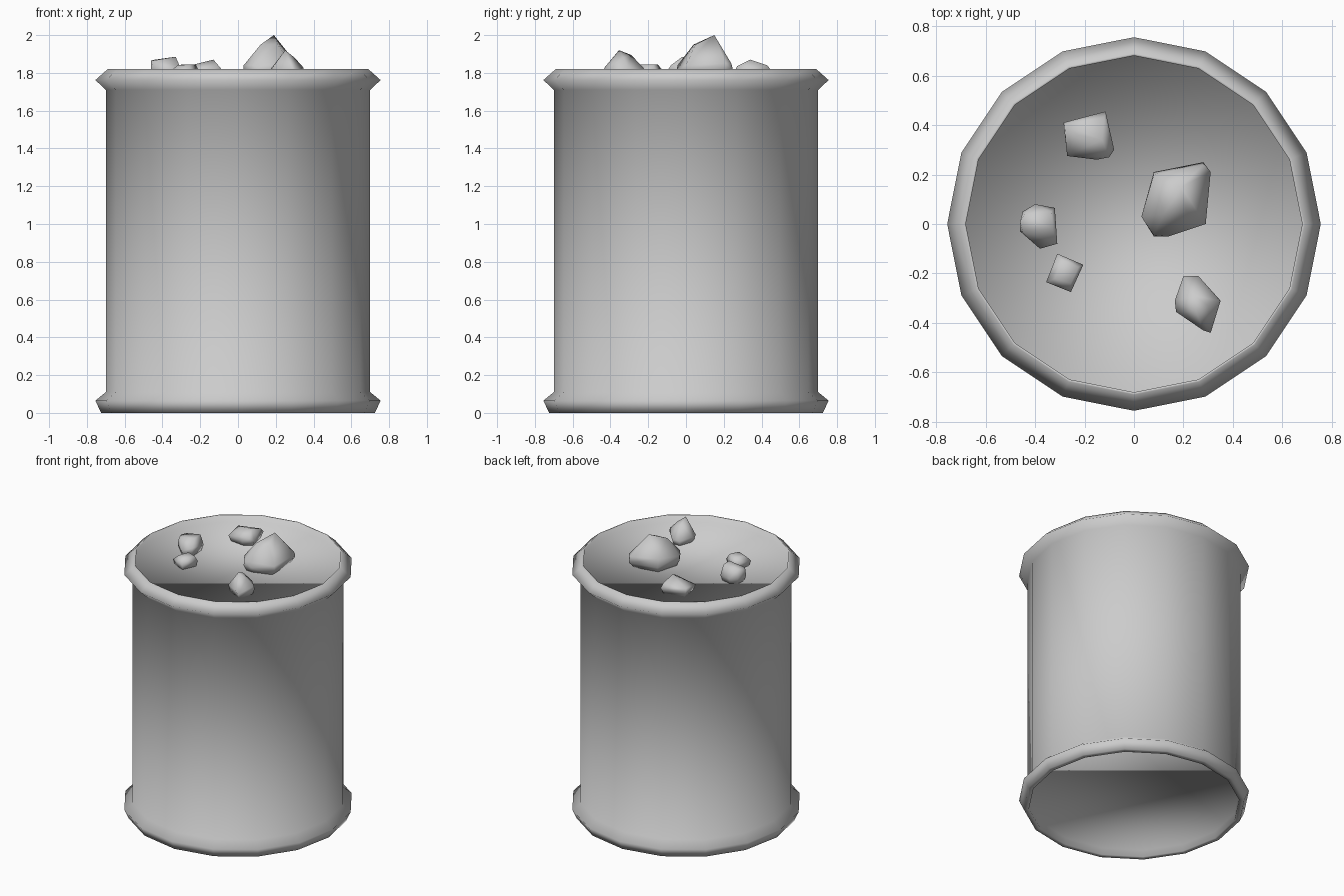
import bpy, bmesh
from math import cos, sin, tau

SIDES = 16
TOP = 1.82
FILL = 1.77


def finish(bm, name):
    bmesh.ops.recalc_face_normals(bm, faces=bm.faces)
    for f in bm.faces:
        f.smooth = True
    me = bpy.data.meshes.new(name)
    bm.to_mesh(me)
    bm.free()
    ob = bpy.data.objects.new(name, me)
    bpy.context.collection.objects.link(ob)
    return ob


def lathe(name, profile):
    """Revolve (radius, z) points and close both ends with flat caps."""
    bm = bmesh.new()
    rings = [[bm.verts.new((r * cos(tau * i / SIDES), r * sin(tau * i / SIDES), z))
              for i in range(SIDES)] for r, z in profile]
    for a, b in zip(rings, rings[1:]):
        for i in range(SIDES):
            j = (i + 1) % SIDES
            bm.faces.new((a[i], a[j], b[j], b[i]))
    bm.faces.new(rings[0][::-1])
    bm.faces.new(rings[-1])
    return finish(bm, name)


def rock(name, base, upper):
    """Convex chunk: footprint in the barrel fill plus raised corner points."""
    bm = bmesh.new()
    cx = sum(p[0] for p in base) / len(base)
    cy = sum(p[1] for p in base) / len(base)
    for x, y in base:
        bm.verts.new((x, y, TOP - 0.01))
        bm.verts.new((cx + (x - cx) * 0.8, cy + (y - cy) * 0.8, FILL - 0.01))
    for p in upper:
        bm.verts.new(p)
    bmesh.ops.convex_hull(bm, input=bm.verts)
    loose = [v for v in bm.verts if not v.link_faces]
    bmesh.ops.delete(bm, geom=loose, context='VERTS')
    finish(bm, name)


# Barrel with flared rims and both ends recessed inside the lips
lathe("barrel", [(0.69, 0.05), (0.69, 0.0), (0.725, 0.0), (0.755, 0.065), (0.70, 0.11),
                 (0.70, 1.71), (0.755, 1.762), (0.69, TOP), (0.68, TOP), (0.68, FILL)])

# Chunks lying in the barrel top
rock("large_rock",
     [(0.08, 0.21), (0.28, 0.25), (0.29, 0.0), (0.14, -0.05), (0.08, -0.05), (0.03, 0.03)],
     [(0.19, 0.15, 2.0), (0.12, 0.04, 1.95), (0.21, 0.05, 1.95),
      (0.28, 0.24, 1.85), (0.31, 0.21, 1.85), (0.29, 0.0, 1.84),
      (0.08, 0.20, 1.87), (0.03, 0.03, 1.84), (0.08, -0.045, 1.84)])
rock("front_right_rock",
     [(0.20, -0.21), (0.26, -0.21), (0.35, -0.31), (0.31, -0.44), (0.17, -0.355), (0.165, -0.31)],
     [(0.25, -0.355, 1.92), (0.24, -0.29, 1.895), (0.30, -0.33, 1.88),
      (0.345, -0.31, 1.83), (0.28, -0.43, 1.83)])
rock("back_left_rock",
     [(-0.285, 0.41), (-0.115, 0.455), (-0.08, 0.30), (-0.15, 0.26), (-0.27, 0.275)],
     [(-0.13, 0.34, 1.87), (-0.12, 0.43, 1.84), (-0.23, 0.36, 1.845),
      (-0.10, 0.27, 1.835), (-0.28, 0.40, 1.83)])
rock("left_rock",
     [(-0.45, 0.05), (-0.40, 0.08), (-0.32, 0.065), (-0.31, -0.08), (-0.38, -0.10), (-0.46, -0.03)],
     [(-0.46, 0.01, 1.865), (-0.44, 0.04, 1.87), (-0.335, 0.05, 1.885),
      (-0.33, -0.02, 1.885), (-0.45, -0.03, 1.865), (-0.31, -0.08, 1.84)])
rock("small_rock",
     [(-0.31, -0.12), (-0.205, -0.165), (-0.255, -0.275), (-0.355, -0.235)],
     [(-0.29, -0.15, 1.845), (-0.225, -0.175, 1.845),
      (-0.255, -0.24, 1.845), (-0.32, -0.22, 1.84)])
